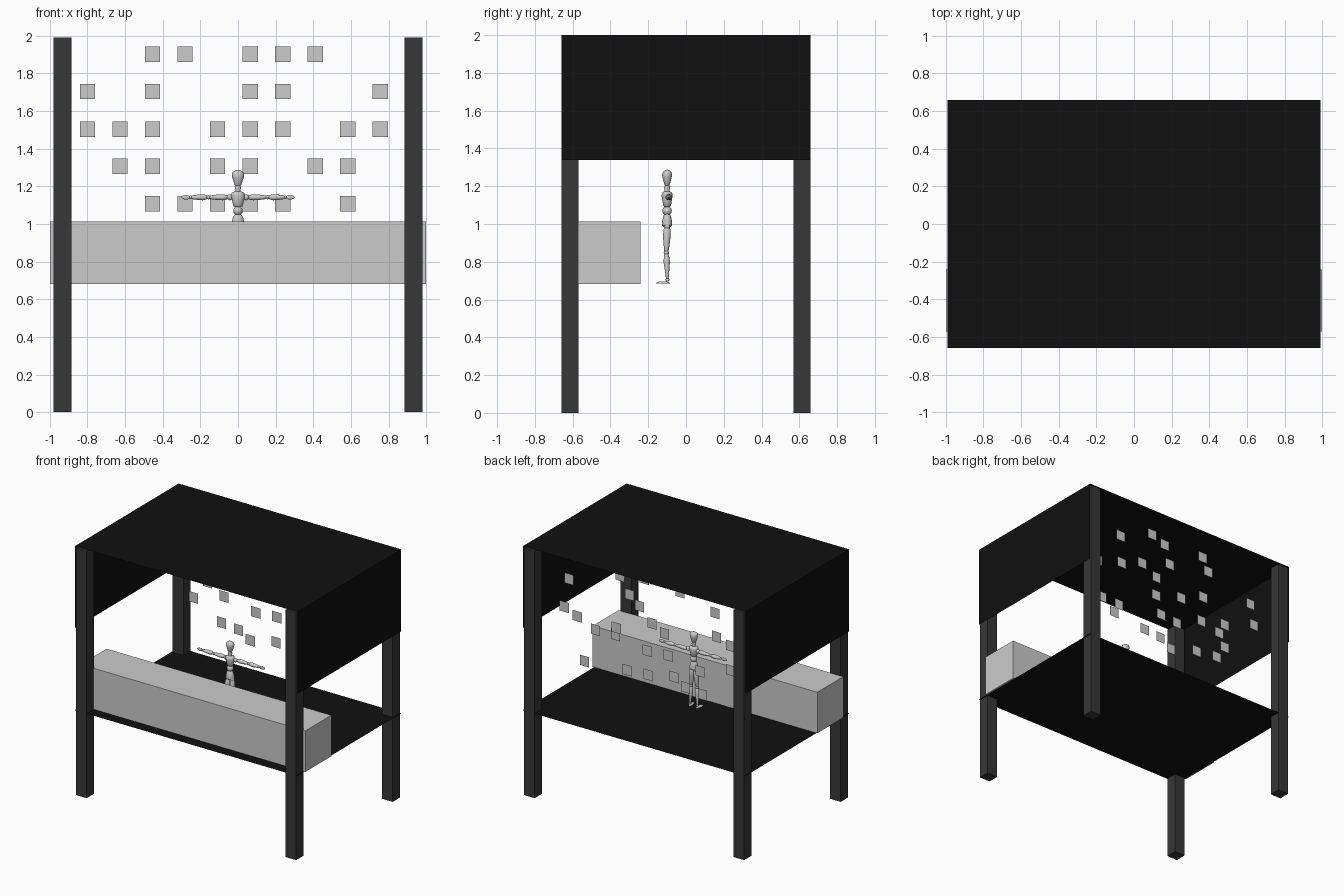
import bpy, math
from mathutils import Vector, Matrix

if "Cube" in bpy.data.objects:
    bpy.data.objects.remove(bpy.data.objects["Cube"])


def material(name, v):
    m = bpy.data.materials.new(name)
    m.diffuse_color = (v, v, v, 1)
    m.use_nodes = True
    m.node_tree.nodes["Principled BSDF"].inputs["Base Color"].default_value = m.diffuse_color
    return m


BLACK = material("black_cloth", 0.005)
DARK = material("dark_post", 0.038)


def mesh(name, verts, faces, mat=None):
    me = bpy.data.meshes.new(name)
    me.from_pydata(verts, [], faces)
    ob = bpy.data.objects.new(name, me)
    bpy.context.collection.objects.link(ob)
    if mat:
        me.materials.append(mat)
    return ob


def box(name, lo, hi, mat=None):
    v = [(x, y, z) for z in (lo[2], hi[2]) for y in (lo[1], hi[1]) for x in (lo[0], hi[0])]
    f = [(0, 2, 3, 1), (4, 5, 7, 6), (0, 1, 5, 4), (1, 3, 7, 5), (3, 2, 6, 7), (2, 0, 4, 6)]
    return mesh(name, v, f, mat)


def lathe(name, p0, p1, profile, flat=1.0, n=16):
    """Turned part from p0 to p1; profile is (fraction, radius); flat scales depth in y."""
    p0, p1 = Vector(p0), Vector(p1)
    axis = (p1 - p0).normalized()
    side = axis.cross(Vector((0, 1, 0))).normalized()
    depth = axis.cross(side) * flat
    verts, faces = [], []
    for t, r in profile:
        for i in range(n):
            a = 2 * math.pi * i / n
            verts.append(p0.lerp(p1, t) + side * r * math.cos(a) + depth * r * math.sin(a))
    for k in range(len(profile) - 1):
        for i in range(n):
            j = (i + 1) % n
            faces.append((k * n + i, k * n + j, k * n + n + j, k * n + n + i))
    faces.append(tuple(reversed(range(n))))
    faces.append(tuple(range(len(verts) - n, len(verts))))
    ob = mesh(name, verts, faces)
    ob.data.shade_smooth()
    ob.data.set_sharp_from_angle(angle=math.radians(50))
    return ob


def ball(name, c, r):
    c = Vector(c)
    prof = [((1 - math.cos(math.pi * k / 8)) / 2, max(r * math.sin(math.pi * k / 8), 0.001)) for k in range(9)]
    return lathe(name, c - Vector((0, 0, r)), c + Vector((0, 0, r)), prof)


# four corner posts
for sx in (-1, 1):
    for sy in (-1, 1):
        xs, ys = sorted((sx * 0.885, sx * 0.98)), sorted((sy * 0.568, sy * 0.66))
        box("post", (xs[0], ys[0], 0), (xs[1], ys[1], 1.99), DARK)

# thin roof, stage floor and side curtains
X, Y = 0.99, 0.66
for name, z in (("roof", 2.0), ("stage_floor", 0.68)):
    mesh(name, [(-X, -Y, z), (X, -Y, z), (X, Y, z), (-X, Y, z)], [(0, 1, 2, 3)], BLACK)
for sx in (-1, 1):
    mesh("side_curtain", [(sx * X, -Y, 1.34), (sx * X, Y, 1.34), (sx * X, Y, 2), (sx * X, -Y, 2)],
         [(0, 1, 2, 3)], BLACK)

# long front counter block
box("front_block", (-1, -0.572, 0.682), (1, -0.242, 1.012))

# hanging square tiles: row height -> {column: depth}
tiles = {
    1.902: {2: .34, 3: .48, 5: .44, 6: .50, 7: .33},
    1.704: {0: .43, 2: .28, 5: .50, 6: .38, 9: .41},
    1.503: {0: .47, 1: .33, 2: .26, 4: .43, 5: .34, 6: .55, 8: .55, 9: .47},
    1.306: {1: .33, 2: .47, 4: .38, 5: .40, 7: .31, 8: .32},
    1.108: {2: .44, 3: .41, 4: .31, 5: .39, 6: .41, 8: .46},
}
H = 0.041
for z, row in tiles.items():
    for col, y in row.items():
        x = -0.8 + col * 0.1728
        mesh("hanging_tile", [(x - H, y, z - H), (x + H, y, z - H), (x + H, y, z + H), (x - H, y, z + H)],
             [(0, 1, 2, 3)])

# jointed figure: head, neck and trunk
FY = -0.1
lathe("head", (0, FY, 1.202), (0, FY, 1.288),
      [(0, .012), (.06, .017), (.25, .023), (.5, .03), (.7, .033), (.85, .028), (.95, .016), (1, .003)], 0.8)
lathe("neck", (0, FY, 1.168), (0, FY, 1.206), [(0, .015), (.3, .013), (.6, .016), (1, .012)])
lathe("chest", (0, FY, 1.09), (0, FY, 1.172),
      [(0, .018), (.08, .025), (.4, .031), (.75, .037), (.92, .033), (1, .02)], 0.8)
ball("waist_ball", (0, FY, 1.07), 0.025)
lathe("pelvis", (0, FY, 0.985), (0, FY, 1.052),
      [(0, .024), (.1, .034), (.4, .033), (.8, .026), (1, .017)], 0.8)

# arms and legs on both sides
limb = [(0, .006), (.08, .012), (.3, .016), (.6, .014), (.92, .010), (1, .006)]
for s in (-1, 1):
    ay, az = -0.088, 1.142
    ball("shoulder_ball", (s * .043, ay - .004, az), .016)
    lathe("upper_arm", (s * .052, ay, az), (s * .152, ay, az), limb)
    ball("elbow_ball", (s * .157, ay, az), .011)
    lathe("forearm", (s * .162, ay, az), (s * .248, ay, az), limb)
    ball("wrist_ball", (s * .251, ay, az), .009)
    lathe("hand", (s * .256, ay, az), (s * .302, ay, az),
          [(0, .006), (.25, .012), (.55, .013), (.85, .008), (1, .002)], 0.6)
    hip, knee, ankle = Vector((s * .019, FY, .985)), Vector((s * .026, FY - .004, .848)), Vector((s * .033, FY + .002, .705))
    ball("hip_ball", hip, .016)
    lathe("thigh", hip, knee, [(0, .012), (.12, .019), (.4, .02), (.8, .014), (.95, .011), (1, .006)])
    ball("knee_ball", knee, .014)
    lathe("shin", knee, ankle, [(0, .006), (.08, .013), (.35, .017), (.7, .011), (.96, .008), (1, .006)])
    ball("ankle_ball", ankle, .010)
    foot = lathe("foot", (0, 0, 0), (0, 0, .012),
                 [(0, .038), (.3, .038), (.7, .03), (1, .016)], 0.36)
    foot.data.transform(Matrix.Translation((s * .036, FY - .022, .684)) @ Matrix.Rotation(math.pi / 2 + s * .15, 4, 'Z'))
